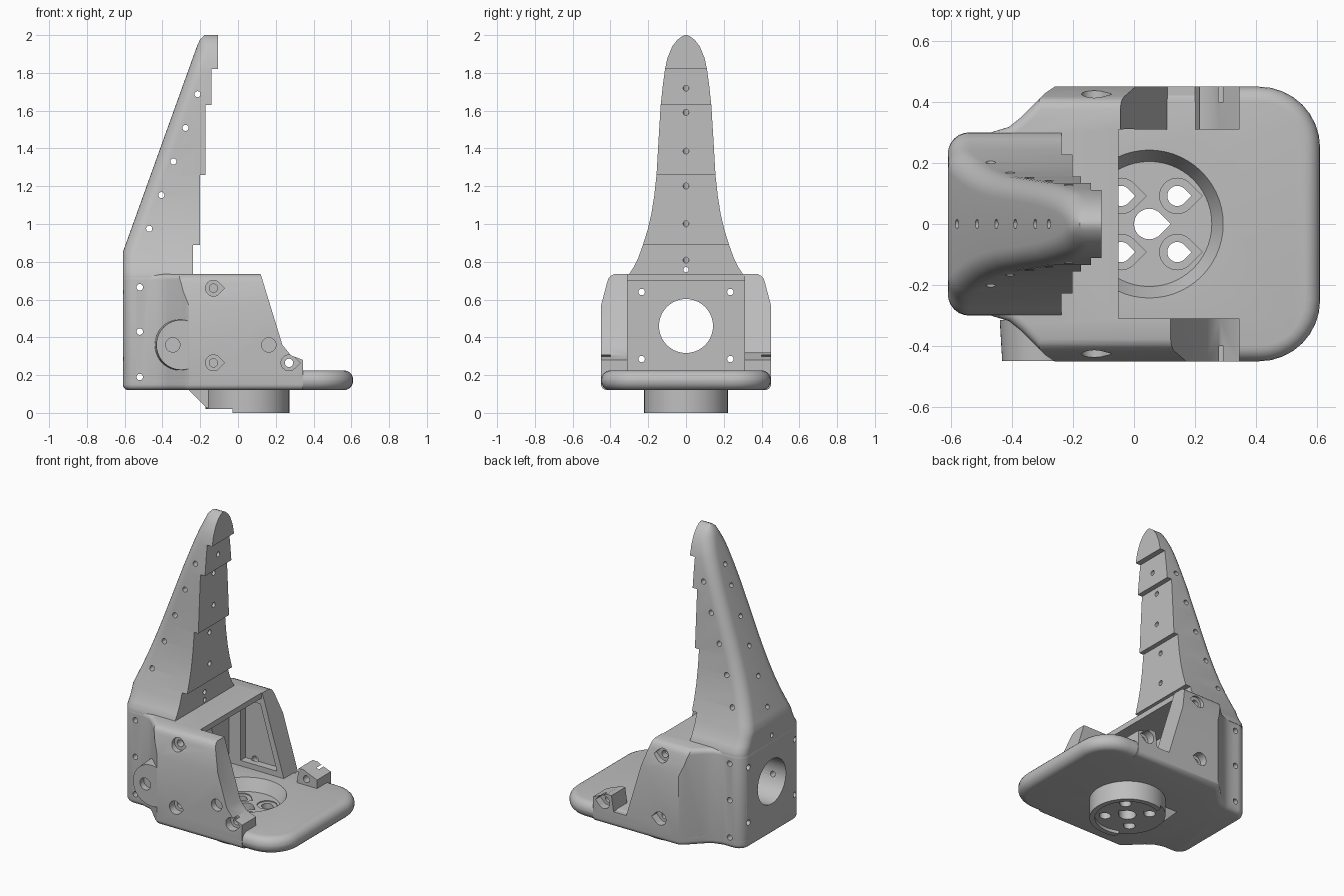
import bpy, bmesh
from math import cos, sin, pi, radians
from mathutils import Matrix, Vector

if "Cube" in bpy.data.objects:
    bpy.data.objects.remove(bpy.data.objects["Cube"])

grey = bpy.data.materials.new("light_grey_plastic")
grey.use_nodes = True
COLOUR = (0.52, 0.52, 0.52, 1)
grey.diffuse_color = COLOUR
grey.node_tree.nodes["Principled BSDF"].inputs["Base Color"].default_value = COLOUR


def finish(name, bm):
    bmesh.ops.recalc_face_normals(bm, faces=bm.faces)
    mesh = bpy.data.meshes.new(name)
    bm.to_mesh(mesh)
    bm.free()
    mesh.materials.append(grey)
    ob = bpy.data.objects.new(name, mesh)
    bpy.context.collection.objects.link(ob)
    return ob


def arc(cx, cy, r, a0, a1, n):
    return [(cx + r * cos(radians(a0 + (a1 - a0) * i / n)),
             cy + r * sin(radians(a0 + (a1 - a0) * i / n))) for i in range(n + 1)]


def circle(cx, cy, r):
    return arc(cx, cy, r, 0, 360, 40)[:-1]


def teardrop(cx, cy, r):
    return arc(cx, cy, r, 45, 315, 24) + [(cx + r * 1.41, cy)]


def prism(name, pts, axis, lo, hi):
    """Extrude a 2D profile along an axis."""
    place = {"x": lambda a, b, c: (c, a, b),
             "y": lambda a, b, c: (a, c, b),
             "z": lambda a, b, c: (a, b, c)}[axis]
    bm = bmesh.new()
    low, high = ([bm.verts.new(place(a, b, c)) for a, b in pts] for c in (lo, hi))
    bm.faces.new(low)
    bm.faces.new(high)
    for i in range(len(pts)):
        j = (i + 1) % len(pts)
        bm.faces.new((low[i], low[j], high[j], high[i]))
    return finish(name, bm)


def box(x0, x1, y0, y1, z0, z1):
    return prism("cutter", [(x0, y0), (x1, y0), (x1, y1), (x0, y1)], "z", z0, z1)


def cone(name, r1, r2, depth, matrix):
    bm = bmesh.new()
    bmesh.ops.create_cone(bm, cap_ends=True, segments=56, radius1=r1, radius2=r2,
                          depth=depth, matrix=matrix)
    return finish(name, bm)


def apply(ob, kind, **settings):
    mod = ob.modifiers.new("step", kind)
    for key, value in settings.items():
        setattr(mod, key, value)
    bpy.context.view_layer.objects.active = ob
    bpy.ops.object.modifier_apply(modifier=mod.name)


def cut(cutter, *targets):
    for ob in targets:
        apply(ob, "BOOLEAN", operation="DIFFERENCE", object=cutter, solver="EXACT")
    bpy.data.objects.remove(cutter)


def round_edges(ob, width):
    apply(ob, "BEVEL", width=width, segments=5, limit_method="ANGLE",
          angle_limit=radians(50), use_clamp_overlap=False)


# Plan shape: wide rounded end at +x, narrow neck at -x
half_plan = arc(0.41, 0.25, 0.2, 0, 90, 8)
half_plan += [(-0.26, 0.45), (-0.29, 0.43), (-0.37, 0.35), (-0.41, 0.318), (-0.47, 0.3)]
half_plan += arc(-0.54, 0.23, 0.07, 90, 180, 6)
PLAN = half_plan + [(x, -y) for x, y in reversed(half_plan)]

# Base plate with fully rounded rim
base = prism("base_plate", PLAN, "z", 0.12, 0.225)
round_edges(base, 0.05)

# Housing: a rounded solid, then carved to shape
housing = prism("housing", PLAN, "z", 0.121, 0.735)
round_edges(housing, 0.03)
cut(box(0.345, 1, -1, 1, 0, 1), housing)

# Leaning, rounded upper sides
lean = [(0.46, 0.53), (0.418, 0.69), (0.41, 0.712), (0.397, 0.727), (0.375, 0.736),
        (0.375, 1), (1, 1), (1, 0.53)]
for side in (1, -1):
    cut(prism("cutter", [(y * side, z) for y, z in lean], "x", -1, 1), housing)

# Sloping wall ends, different on each side, with a clip at the foot
clip = [(0.28, 0.305), (0.345, 0.28), (0.6, 0.28), (0.6, 1)]
cut(prism("cutter", [(0.12, 1), (0.12, 0.735), (0.235, 0.36)] + clip, "y", -1, 0), housing)
cut(prism("cutter", [(-0.045, 1), (-0.045, 0.735), (0.11, 0.22), (0.2, 0.22), (0.215, 0.32),
                     (0.25, 0.32)] + clip, "y", 0, 1), housing)

# Cavity, open front and side panel recess
cut(box(-0.05, 1, -0.31, 0.31, 0, 1), housing)
cut(box(-0.28, 0, -0.311, 0.311, 0, 0.7), housing)
cut(prism("cutter", [(-0.2, 0.26), (-0.2, 0.66), (-0.06, 0.66), (0.06, 0.26)],
          "y", 0.25, 0.36), housing)

# Round hinge boss on the front wall
boss = cone("hinge_boss", 0.14, 0.132, 0.134,
            Matrix.Translation((-0.3, -0.382, 0.36)) @ Matrix.Rotation(pi / 2, 4, "X"))

# Cable opening and screw holes in the end wall
cut(prism("cutter", circle(0, 0.46, 0.143), "x", -0.8, -0.2), housing)
for y in (-0.235, 0.235):
    for z in (0.285, 0.64):
        cut(prism("cutter", circle(y, z, 0.017), "x", -0.8, -0.2), housing)

# Holes across the neck
for z in (0.19, 0.43, 0.665):
    cut(prism("cutter", circle(-0.52, z, 0.017), "y", -1, 1), housing, base)

# Side wall screw recesses
for x, z, depth in ((-0.13, 0.66, 0.1), (-0.13, 0.265, 0.1), (0.27, 0.265, 0.35)):
    for side in (1, -1):
        for shape, d in ((teardrop(x, z, 0.042), 0.05), (circle(x, z, 0.022), depth)):
            lo, hi = sorted((0.6 * side, (0.45 - d) * side))
            cut(prism("cutter", shape, "y", lo, hi), housing)
for x in (-0.345, 0.163):
    cut(prism("cutter", circle(x, 0.36, 0.038), "y", -0.6, -0.41), housing, boss)

# Round mount under the plate, with a partial rim
mount = prism("bottom_mount", circle(0.05, 0, 0.222), "z", 0, 0.14)
cut(prism("cutter", circle(0.05, 0, 0.19), "z", -0.1, 0.02), mount)
cut(box(-0.5, -0.03, -0.5, 0.5, -0.1, 0.021), mount)
ramp = prism("mount_ramp", [(-0.27, 0.13), (-0.165, 0.025), (-0.1, 0.025), (-0.1, 0.13)],
             "y", -0.08, 0.08)

# Dished seat with five teardrop holes
cut(cone("cutter", 0.205, 0.255, 0.1, Matrix.Translation((0.05, 0, 0.2))), base)
cut(prism("cutter", teardrop(0.05, 0, 0.05), "z", -0.1, 0.3), base, mount)
for x in (-0.042, 0.142):
    for y in (-0.092, 0.092):
        cut(prism("cutter", teardrop(x, y, 0.058), "z", 0.143, 0.3), base)
        cut(prism("cutter", teardrop(x, y, 0.033), "z", -0.1, 0.3), base, mount)

# Tapering tower: half widths by height, stepped on the +x side
WIDTH = [(0.715, 0.3), (0.74, 0.298), (0.77, 0.278), (0.82, 0.253), (0.89, 0.228), (0.97, 0.203),
         (1.05, 0.184), (1.15, 0.168), (1.26, 0.156), (1.45, 0.145), (1.63, 0.134), (1.74, 0.122),
         (1.82, 0.111), (1.88, 0.098), (1.94, 0.073), (1.975, 0.046), (1.993, 0.022), (2, 0.006)]
STEPS = [(0.89, -0.237), (1.26, -0.202), (1.63, -0.173), (1.82, -0.141), (2.01, -0.106)]


def half_width(z):
    for (z0, w0), (z1, w1) in zip(WIDTH, WIDTH[1:]):
        if z <= z1:
            return w0 + (w1 - w0) * (z - z0) / (z1 - z0)


def ring(bm, z, front):
    w = half_width(z)
    back = -0.61 + max(0, z - 0.85) * 0.36 + max(0, z - 1.97) * 0.6
    r = min(0.07, w * 0.9, (front - back) * 0.6)
    half = [(front, w)] + arc(back + r, w - r, r, 90, 180, 7)
    return [bm.verts.new((x, y, z)) for x, y in half + [(x, -y) for x, y in reversed(half)]]


bm = bmesh.new()
rings, start = [], 0.715
for top, front in STEPS:
    levels = {start, min(top, 2.0), 0.85 if start < 0.85 else start}
    levels |= {z for z, w in WIDTH if start < z < top}
    rings += [ring(bm, z, front) for z in sorted(levels)]
    start = top
for a, b in zip(rings, rings[1:]):
    for i in range(len(a)):
        j = (i + 1) % len(a)
        bm.faces.new((a[i], a[j], b[j], b[i]))
bm.faces.new(rings[0])
bm.faces.new(rings[-1])
tower = finish("stepped_tower", bm)

# Lacing holes through the tower
for i in range(5):
    cut(prism("cutter", circle(-0.47 + 0.064 * i, 0.975 + 0.178 * i, 0.016), "y", -1, 1), tower)
cut(prism("cutter", circle(0, 0.758, 0.014), "x", -1, 0), tower)
tilt = Vector((-0.94, 0, 0.34)).to_track_quat("Z", "Y").to_matrix().to_4x4()
for z in (0.795, 1.0, 1.2, 1.395, 1.6, 1.74):
    cut(cone("cutter", 0.015, 0.015, 1.2, Matrix.Translation((-0.2, 0, z)) @ tilt), tower)

# Smooth shading with crisp edges
for ob in (base, housing, boss, mount, ramp, tower):
    bpy.ops.object.select_all(action="DESELECT")
    ob.select_set(True)
    bpy.context.view_layer.objects.active = ob
    bpy.ops.object.shade_smooth_by_angle(angle=radians(30))
